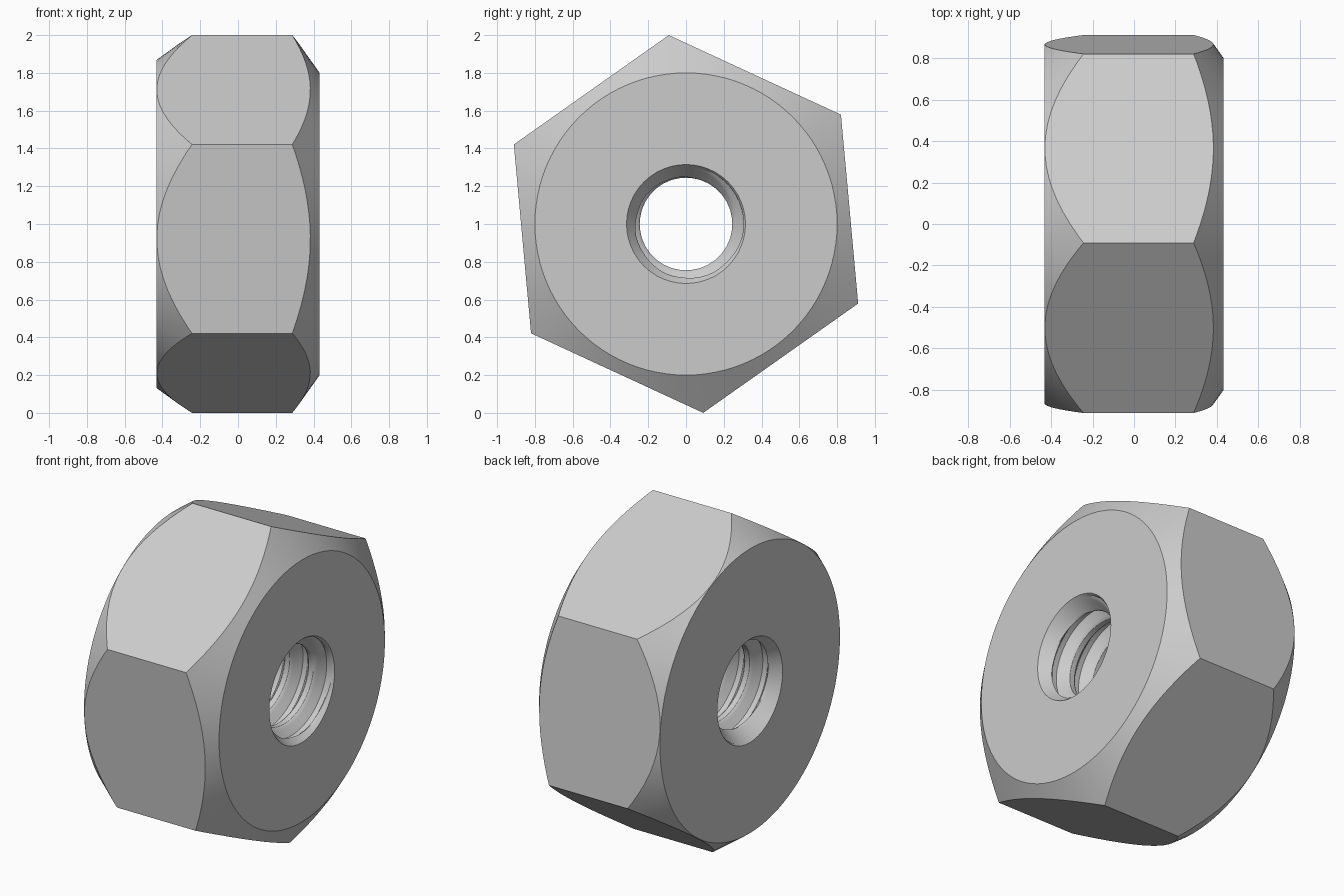
import bpy
import bmesh
from math import pi, cos, sin, radians

cube = bpy.data.objects.get("Cube")
if cube:
    bpy.data.objects.remove(cube, do_unlink=True)

HALF = 0.432          # half thickness along x
RADIUS = 1.004        # corner radius of the hexagon
SEGS = 96
PITCH, CREST, ROOT = 0.16, 0.245, 0.305

steel = bpy.data.materials.new("plain grey steel")
steel.use_nodes = True
grey = (0.6, 0.6, 0.6, 1)
steel.diffuse_color = grey
steel.node_tree.nodes["Principled BSDF"].inputs["Base Color"].default_value = grey


def make_object(name, bm):
    bmesh.ops.remove_doubles(bm, verts=bm.verts, dist=1e-5)
    bmesh.ops.recalc_face_normals(bm, faces=bm.faces)
    mesh = bpy.data.meshes.new(name)
    bm.to_mesh(mesh)
    bm.free()
    mesh.materials.append(steel)
    obj = bpy.data.objects.new(name, mesh)
    bpy.context.collection.objects.link(obj)
    return obj


def skin(name, rings):
    """Solid from closed rings of points, capped at both ends."""
    bm = bmesh.new()
    rows = [[bm.verts.new(p) for p in ring] for ring in rings]
    n = len(rows[0])
    for a, b in zip(rows, rows[1:]):
        for i in range(n):
            j = (i + 1) % n
            bm.faces.new((a[i], a[j], b[j], b[i]))
    bm.faces.new(rows[0])
    bm.faces.new(rows[-1])
    return make_object(name, bm)


def ring(x, r, n, turn=0.0):
    return [(x, r * cos(turn + 2 * pi * i / n), 1 + r * sin(turn + 2 * pi * i / n))
            for i in range(n)]


# Hexagonal body
nut = skin("hex_nut", [ring(x, RADIUS, 6, radians(95.2)) for x in (-HALF, HALF)])

# Turned blank: its conical ends chamfer the hexagon corners
blank = skin("chamfer_blank", [ring(x, r, SEGS) for x, r in
             ((-HALF, 0.868), (-0.19, 1.043), (0.24, 1.071), (HALF, 0.80))])


# Threaded bore with a countersink at each end
def bore_radius(x, phase):
    d = abs(phase - 0.5) * 2                       # 0 at crest, 1 at root
    t = min(max((d - 0.25) / 0.55, 0), 1)
    return max(CREST + (ROOT - CREST) * t, 0.315 - 0.75 * (HALF - abs(x)))


def threaded_bore():
    end, sides, steps, turns = HALF + 0.02, 48, 20, 8
    bm = bmesh.new()
    rows = []
    for k in range(turns * steps + 1):
        row = []
        for i in range(sides + 1):
            a = 2 * pi * i / sides
            x = (k / steps - turns / 2 - 0.5 + i / sides) * PITCH
            x = min(max(x, -end), end)
            r = bore_radius(x, (k % steps) / steps)
            row.append(bm.verts.new((x, r * cos(a), 1 + r * sin(a))))
        rows.append(row)
    for a, b in zip(rows, rows[1:]):
        for i in range(sides):
            quad = (a[i], a[i + 1], b[i + 1], b[i])
            if len({round(v.co.x, 5) for v in quad}) > 1:
                bm.faces.new(quad)
    bmesh.ops.remove_doubles(bm, verts=bm.verts, dist=1e-5)
    bmesh.ops.delete(bm, geom=[v for v in bm.verts if not v.link_faces], context='VERTS')
    bmesh.ops.holes_fill(bm, edges=[e for e in bm.edges if e.is_boundary], sides=0)
    bmesh.ops.triangulate(bm, faces=bm.faces)
    return make_object("bore_cutter", bm)


bore = threaded_bore()

# Cut the body to shape
bpy.context.view_layer.objects.active = nut
for tool, operation in ((blank, 'INTERSECT'), (bore, 'DIFFERENCE')):
    tool.hide_render = True
    mod = nut.modifiers.new(tool.name, 'BOOLEAN')
    mod.operation = operation
    mod.solver = 'EXACT'
    mod.object = tool
    bpy.ops.object.modifier_apply(modifier=mod.name)
    bpy.data.objects.remove(tool, do_unlink=True)

bpy.ops.object.select_all(action='DESELECT')
nut.select_set(True)
bpy.ops.object.shade_smooth_by_angle(angle=radians(25))
